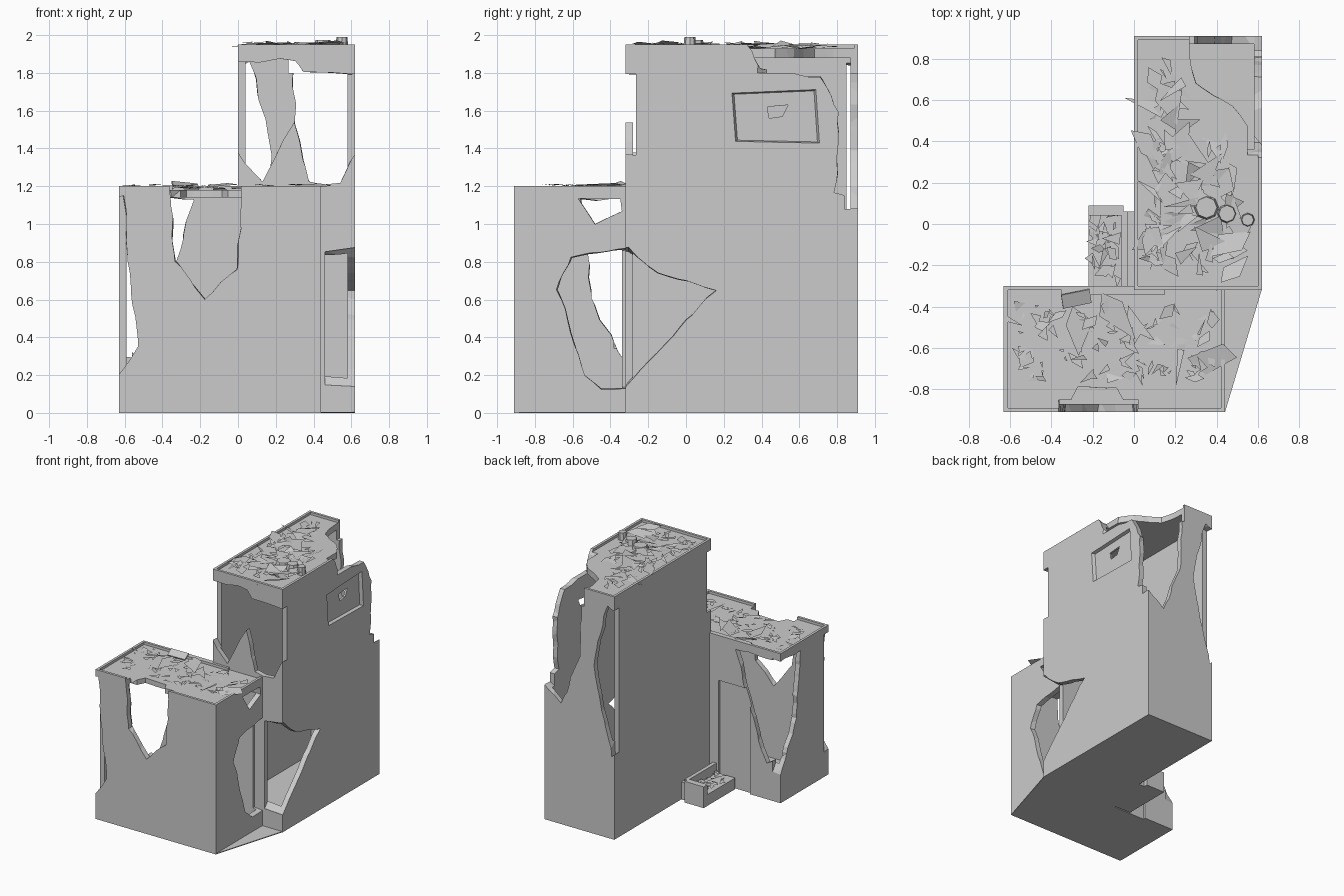
import bpy, bmesh, math, random
from mathutils import Vector, Matrix

if "Cube" in bpy.data.objects:
    bpy.data.objects.remove(bpy.data.objects["Cube"])
random.seed(7)
T = .04                      # wall thickness
L, R, F, M, B = -.63, .44, -.91, -.31, .91   # left, right, front, middle, back lines
W = .62                      # right side of the tall wing


def new_obj(name, bm):
    me = bpy.data.meshes.new(name)
    bm.to_mesh(me)
    bm.free()
    ob = bpy.data.objects.new(name, me)
    bpy.context.scene.collection.objects.link(ob)
    return ob


def add_box(bm, x0, x1, y0, y1, z0, z1):
    m = Matrix.Translation(((x0 + x1) / 2, (y0 + y1) / 2, (z0 + z1) / 2))
    m = m @ Matrix.Diagonal((x1 - x0, y1 - y0, z1 - z0, 1))
    return bmesh.ops.create_cube(bm, size=1, matrix=m)['verts']


def box(name, *ends):
    bm = bmesh.new()
    add_box(bm, *ends)
    return new_obj(name, bm)


def prism(poly, axis, a, b, jag=.013, scale=1.0):
    """Ragged prism along an axis: outline subdivided, shaken, and scaled at its far end."""
    pts = []
    for p, q in zip(poly, poly[1:] + poly[:1]):
        p, q = Vector(p), Vector(q)
        n = max(1, round((q - p).length / .11)) if jag else 1
        pts += [p.lerp(q, k / n) for k in range(n)]
    mid = sum(pts, Vector((0, 0))) / len(pts)
    bm = bmesh.new()
    rings = []
    for t, s in ((a, 1), (b, scale)):
        ring = []
        for p in pts:
            u, v = (c + random.uniform(-jag, jag) for c in mid + (p - mid) * s)
            ring.append(bm.verts.new({'x': (t, u, v), 'y': (u, t, v), 'z': (u, v, t)}[axis]))
        rings.append(ring)
    for i in range(len(pts)):
        bm.faces.new((rings[0][i - 1], rings[0][i], rings[1][i], rings[1][i - 1]))
    for ring in rings:
        bm.faces.new(ring)
    bmesh.ops.triangulate(bm, faces=bm.faces[:])
    bmesh.ops.recalc_face_normals(bm, faces=bm.faces[:])
    if bm.calc_volume(signed=True) < 0:
        bmesh.ops.reverse_faces(bm, faces=bm.faces[:])
    return new_obj("cutter", bm)


def volume(me):
    bm = bmesh.new()
    bm.from_mesh(me)
    v = bm.calc_volume(signed=True)
    bm.free()
    return v


def carve(ob, cutter):
    """Subtract the cutter with the first solver that leaves a sound wall."""
    cutter.hide_render = True
    before = volume(ob.data)
    for solver in ('MANIFOLD', 'EXACT', 'FLOAT'):
        m = ob.modifiers.new("cut", 'BOOLEAN')
        m.operation, m.solver, m.object = 'DIFFERENCE', solver, cutter
        dg = bpy.context.evaluated_depsgraph_get()
        me = bpy.data.meshes.new_from_object(ob.evaluated_get(dg))
        ob.modifiers.clear()
        if len(me.polygons) and before * .5 < volume(me) < before * .99999:
            ob.data = me
            break
    bpy.data.objects.remove(cutter)


def shell(name, x0, x1, y0, y1, h, roof):
    """Hollow block with a roof slab sunk slightly behind a low parapet."""
    bm = bmesh.new()
    add_box(bm, x0, x1, y0, y1, 0, h)
    inner = add_box(bm, x0 + T, x1 - T, y0 + T, y1 - T, T / 2, h - roof)
    bmesh.ops.reverse_faces(bm, faces=list({f for v in inner for f in v.link_faces}))
    ob = new_obj(name, bm)
    e = T / 2
    carve(ob, box("recess", x0 + e, x1 - e, y0 + e, y1 - e, h - e, h + 1))
    return ob


def shards(name, x0, x1, y0, y1, z, count, small, big):
    """Loose flat triangles and quads scattered over an area."""
    bm = bmesh.new()
    for _ in range(count):
        r, n = random.uniform(small, big), random.choice((3, 3, 4))
        tilt = Matrix.Rotation(random.uniform(0, 6), 3, 'Z') @ Matrix.Rotation(random.gauss(0, .2), 3, 'X')
        c = Vector((random.uniform(x0, x1), random.uniform(y0, y1), z + random.uniform(0, .03)))
        thin = random.uniform(.2, .7)
        vs = []
        for k in range(n):
            a = math.tau * (k + random.uniform(-.25, .25)) / n
            p = c + tilt @ Vector((r * math.cos(a), r * thin * math.sin(a), 0))
            p.z = min(max(p.z, z), z + .07)
            vs.append(bm.verts.new(p))
        bm.faces.new(vs)
    return new_obj(name, bm)


# Low front wing
front = shell("front_wing", L, R, F, M + .01, 1.2, .06)
# front breach, and the bite it takes from the roof
carve(front, prism([(-.37, 1.3), (-.33, .8), (-.18, .61), (0, .76), (.02, 1.3)], 'y', -1, F + .06))
carve(front, prism([(-.38, -1), (-.27, -.79), (-.08, -.79), (.03, -1)], 'z', 1.3, 1.08, .006))
# front left corner
carve(front, prism([(-.8, 1.12), (-.61, 1.14), (-.53, .35), (-.62, .2), (-.8, .25)], 'y', -1, F + .06))
# back left corner, through both walls
carve(front, prism([(-.23, 1.13), (-.31, .85), (-.5, .28), (-.8, .5), (-.8, 1.13)], 'y', -.2, -.38))
carve(front, prism([(-.2, 1.13), (-.55, 1.13), (-.5, .6), (-.3, .22), (-.2, .22)], 'x', -.75, -.56))
# small breach under the roof on the right
carve(front, prism([(-.57, 1.135), (-.35, 1.135), (-.34, 1.07), (-.48, 1)], 'x', .5, .36, .005))
# shallow doorway in the back wall
carve(front, box("door", -.36, -.08, M - T / 4, -.2, -.1, .84))

# Tall rear wing
tall = shell("tall_wing", 0, W, M - .01, B, 1.95, .07)
# open front above the lower roof, leaving a pointed remnant
carve(tall, prism([(-.1, 1.5), (.12, 1.22), (.3, 1.53), (.37, 1.22), (.55, 1.22), (.7, 1.5),
                   (.7, 1.8), (.36, 1.81), (.3, 1.87), (-.1, 1.85)], 'y', -.5, M + .045))
# back wall breaches either side of a leaning pillar
carve(tall, prism([(.27, 2.1), (.31, 1.4), (.47, .97), (.7, 1.12), (.7, 2.1)], 'y', 1, B - .07))
carve(tall, prism([(-.1, .75), (.02, .66), (.19, 1.35), (.07, 1.87), (-.1, 1.8)], 'y', 1, B - .06))
# back right corner and missing roof
carve(tall, prism([(1, 1.08), (.79, 1.17), (.81, 1.6), (.71, 1.77), (.4, 1.82), (.25, 2.1), (1, 2.1)],
                  'x', .7, .55))
carve(tall, prism([(.27, 1), (.29, .68), (.47, .57), (.7, .27), (.7, 1)], 'z', 2.1, 1.8))
# dented panel with a small hole
carve(tall, prism([(.23, 1.7), (.7, 1.72), (.72, 1.42), (.25, 1.43)], 'x', .65, .595, 0, .9))
carve(tall, prism([(.43, 1.62), (.54, 1.63), (.51, 1.57), (.44, 1.56)], 'x', .7, .5, 0))

# Large breach at the inner corner, half in each wing
breach = [(M, .88), (-.61, .83), (-.69, .66), (-.54, .19), (-.45, .12), (M, .13),
          (-.15, .32), (.17, .65), (-.14, .74)]
carve(front, prism(breach, 'x', .5, .37, .01, .96))
carve(tall, prism(breach, 'x', .7, .46, .01, .95))

# Triangular ground slab joining the wings
slab = prism([(R - .01, F), (R, F), (W, M), (R - .01, M)], 'z', 0, .006, 0)
slab.name = "ground_slab"

# Stoop beside the back door, heaped with rubble
box("stoop_base", -.22, -.05, M, .09, 0, .09)
box("stoop_end", -.22, -.05, .04, .09, 0, .17)
box("stoop_curb", -.06, -.03, M, .06, 0, .17)
box("stoop_ledge", -.03, .01, M, .06, 0, .14)
shards("stoop_rubble", -.2, -.08, -.27, .06, .1, 26, .02, .06)

# Roof rubble
shards("tall_roof_rubble", .05, .25, -.2, .78, 1.93, 60, .03, .12)
shards("tall_roof_rubble_right", .25, .52, -.22, .4, 1.93, 38, .03, .12)
shards("front_roof_rubble", -.58, .4, -.75, -.38, 1.18, 90, .015, .06)
shards("front_roof_plates", -.3, .38, -.7, -.42, 1.182, 6, .08, .15)

# Broken slabs at the roof edges
box("edge_slab_back", -.35, .15, M - .03, M + .01, 1.17, 1.2)
slab = box("edge_slab_left", -.07, .07, -.035, .035, 0, .01)
slab.location, slab.rotation_euler = (-.28, -.36, 1.2), (.35, .1, .2)
box("lintel_chunk", .34, .6, M - .01, M + .05, 1.81, 1.93)

# Broken pipe stubs on the tall roof
for i in range(3):
    bm = bmesh.new()
    r, h = .06 - .013 * i, .03 + .015 * i
    at = Matrix.Translation((.35 + .1 * i, .08 - .03 * i, 1.93 + h / 2))
    bmesh.ops.create_cone(bm, cap_ends=True, segments=8, radius1=r, radius2=r * .85, depth=h, matrix=at)
    new_obj(f"roof_stub_{i + 1}", bm)
